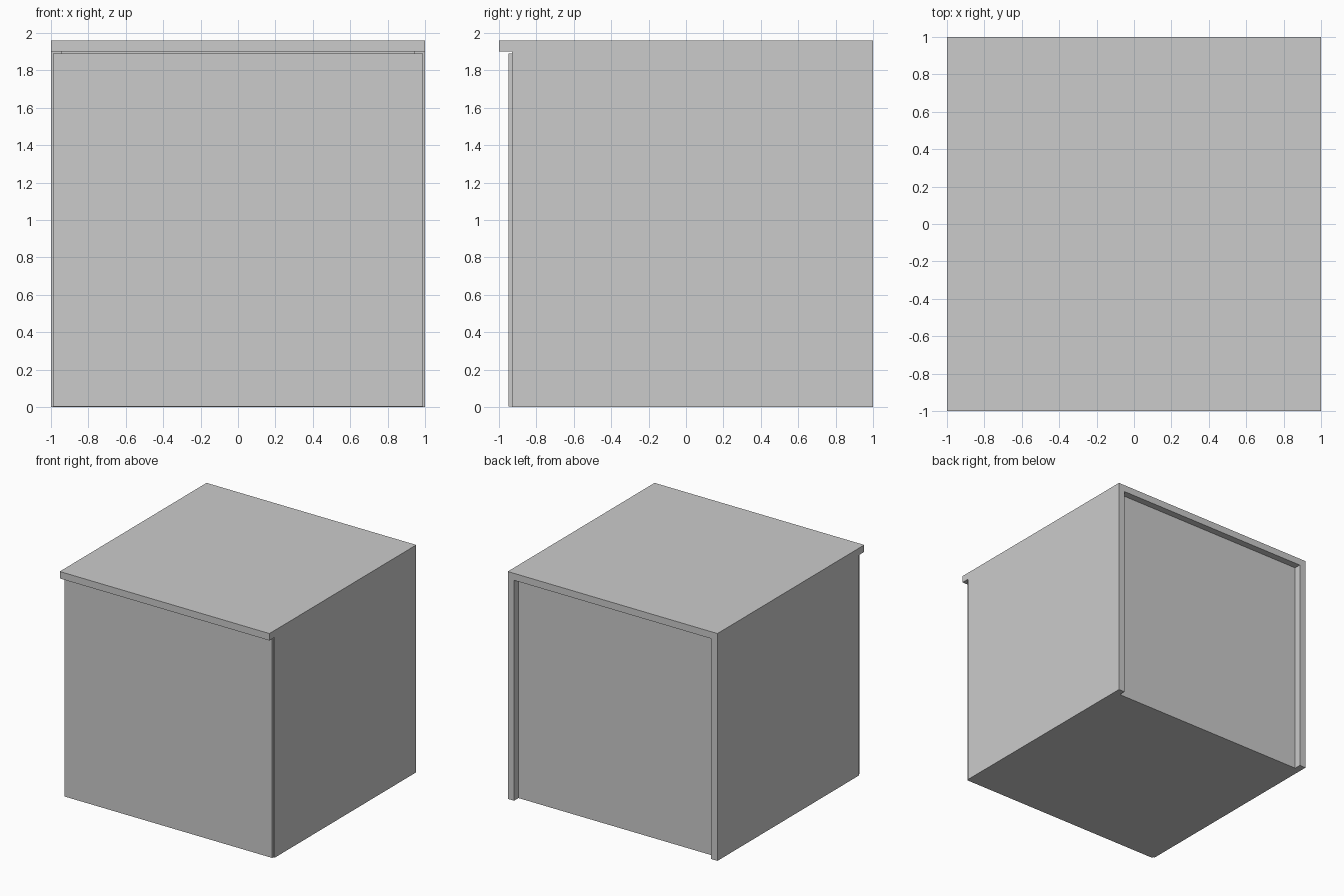
import bpy

if "Cube" in bpy.data.objects:
    bpy.data.objects.remove(bpy.data.objects["Cube"])


def box(name, x, y, z):
    """Box from (min, max) ranges on each axis."""
    bpy.ops.mesh.primitive_cube_add(
        size=1, location=[(r[0] + r[1]) / 2 for r in (x, y, z)])
    ob = bpy.context.object
    ob.name = name
    ob.scale = [r[1] - r[0] for r in (x, y, z)]
    bpy.ops.object.transform_apply(location=False, rotation=False, scale=True)
    return ob


T = 0.06          # board thickness
TOP = 1.96        # overall height
UNDER = TOP - T   # underside of the top board
FRONT = -0.93     # front edge of the carcass
INNER = 1 - T     # inner face of the sides

# Overhanging top board
box("top_board", (-1, 1), (-1, 1), (UNDER, TOP))

# Side panels
for name, s in (("left_side", -1), ("right_side", 1)):
    box(name, sorted((s * INNER, s)), (FRONT, 1), (0, UNDER))

# Floor and recessed back panel between the sides
box("bottom_board", (-INNER, INNER), (FRONT, 0.94), (0, T))
box("back_panel", (-INNER, INNER), (0.92, 0.94), (T, UNDER))

# Flat door with a narrow reveal under the top board and at each side
box("door", (-0.99, 0.99), (-0.95, FRONT), (0.004, 1.89))
